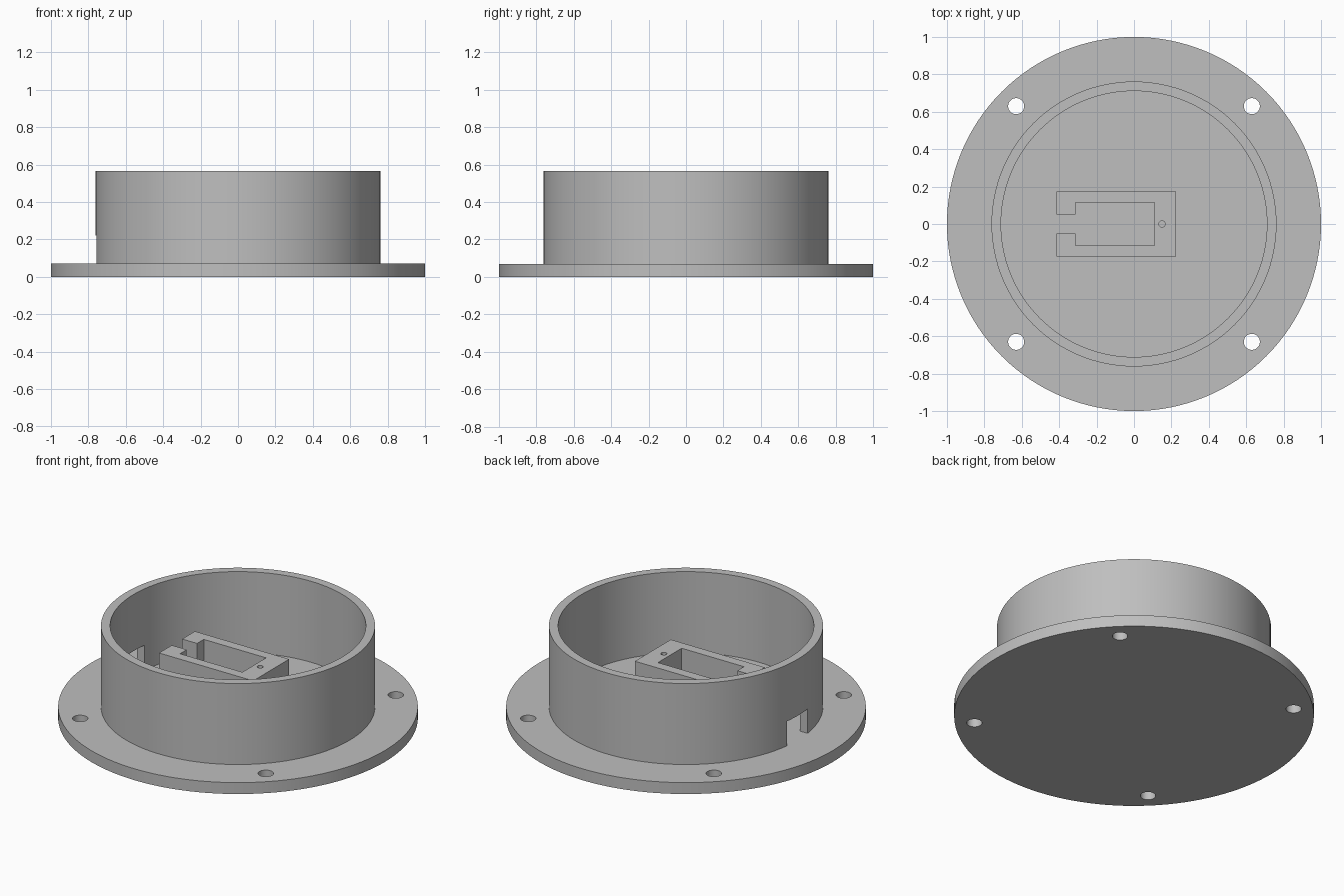
import bpy, bmesh, math
from mathutils import Matrix

cube = bpy.data.objects.get("Cube")
if cube:
    bpy.data.objects.remove(cube, do_unlink=True)

FLOOR, RIM, BRACKET_TOP = 0.07, 0.567, 0.355

grey = bpy.data.materials.new("plain grey")
grey.use_nodes = True
grey.diffuse_color = (0.52, 0.52, 0.52, 1)
bsdf = next(n for n in grey.node_tree.nodes if n.type == 'BSDF_PRINCIPLED')
bsdf.inputs["Base Color"].default_value = grey.diffuse_color


def finish(name, bm):
    bmesh.ops.recalc_face_normals(bm, faces=bm.faces)
    mesh = bpy.data.meshes.new(name)
    bm.to_mesh(mesh)
    bm.free()
    mesh.materials.append(grey)
    obj = bpy.data.objects.new(name, mesh)
    bpy.context.collection.objects.link(obj)
    return obj


def cylinder(name, radius, z0, z1, x=0, y=0, sides=128):
    bm = bmesh.new()
    bmesh.ops.create_cone(bm, cap_ends=True, segments=sides, radius1=radius, radius2=radius,
                          depth=z1 - z0, matrix=Matrix.Translation((x, y, (z0 + z1) / 2)))
    return finish(name, bm)


def prism(name, outline, z0, z1):
    bm = bmesh.new()
    face = bm.faces.new([bm.verts.new((x, y, z0)) for x, y in outline])
    top = bmesh.ops.extrude_face_region(bm, geom=[face], use_keep_orig=True)["geom"]
    bmesh.ops.translate(bm, vec=(0, 0, z1 - z0),
                        verts=[v for v in top if isinstance(v, bmesh.types.BMVert)])
    return finish(name, bm)


def cut(obj, cutter):
    mod = obj.modifiers.new("cut", 'BOOLEAN')
    mod.operation, mod.solver, mod.object = 'DIFFERENCE', 'EXACT', cutter
    bpy.context.view_layer.objects.active = obj
    bpy.ops.object.modifier_apply(modifier=mod.name)
    bpy.data.objects.remove(cutter, do_unlink=True)


# Base flange with four mounting holes
flange = cylinder("base_flange", 1.0, 0, FLOOR)
for sx in (-1, 1):
    for sy in (-1, 1):
        cut(flange, cylinder("hole_cutter", 0.043, -0.1, 0.2, sx * 0.63, sy * 0.63, 32))

# Round wall with a cable notch at the base
wall = cylinder("round_wall", 0.762, FLOOR, RIM)
cut(wall, cylinder("bore_cutter", 0.711, 0, 1))
notch = [(-0.9, -0.1), (-0.5, -0.1), (-0.5, 0.1), (-0.9, 0.1)]
cut(wall, prism("notch_cutter", notch, 0, 0.22))

# C-shaped holder, open towards the notch, with a pin hole
half = [(0.225, 0.174), (-0.414, 0.174), (-0.414, 0.05),
        (-0.313, 0.05), (-0.313, 0.115), (0.11, 0.115)]
outline = half + [(x, -y) for x, y in reversed(half)]
holder = prism("inner_holder", outline, FLOOR, BRACKET_TOP)
cut(holder, cylinder("pin_cutter", 0.017, FLOOR + 0.05, 0.5, 0.15, 0, 24))

# Smooth round sides, sharp corners
bpy.ops.object.select_all(action='DESELECT')
for obj in (flange, wall, holder):
    obj.select_set(True)
bpy.context.view_layer.objects.active = flange
bpy.ops.object.shade_smooth_by_angle(angle=math.radians(30))
